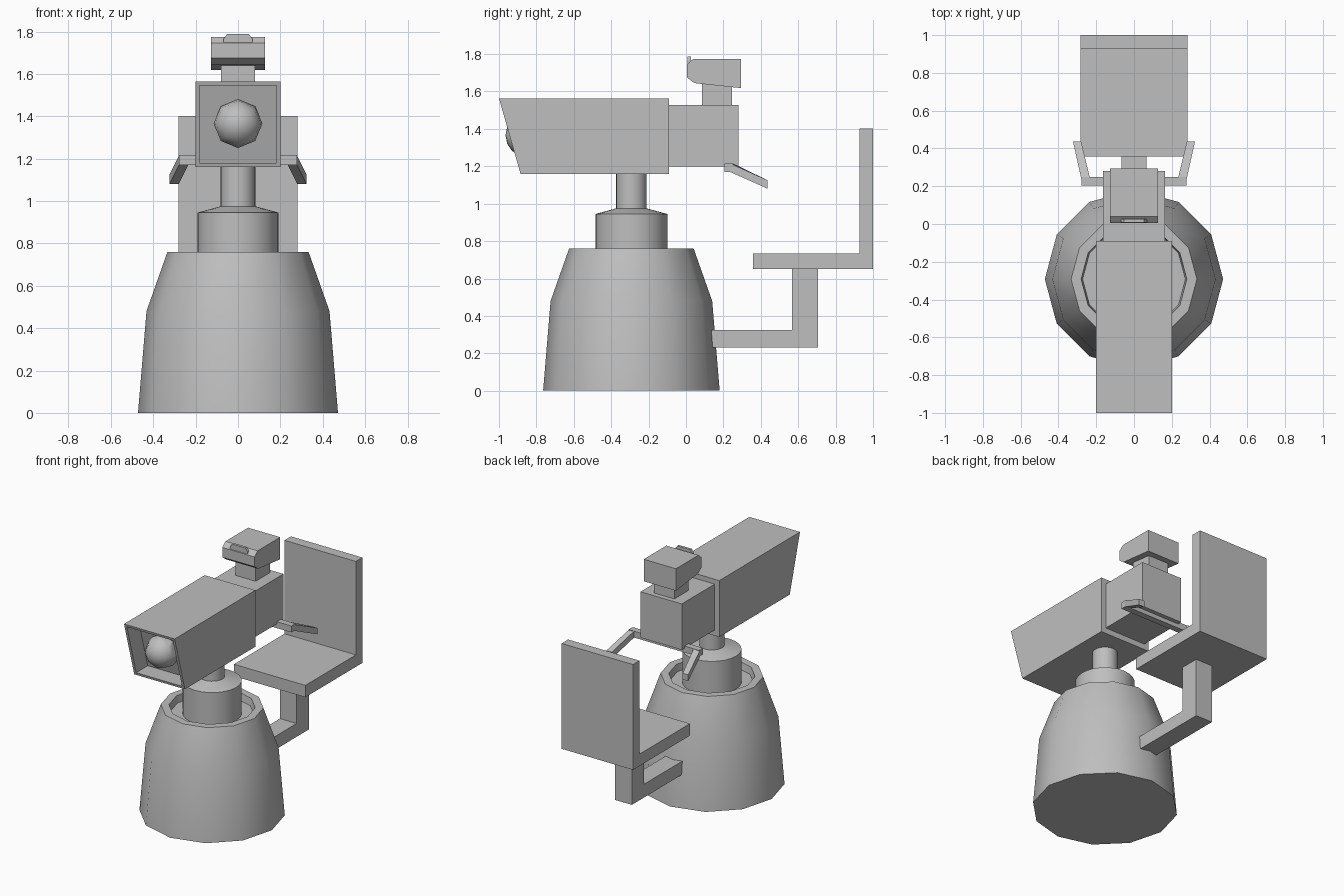
import bpy, bmesh, math
from mathutils import Matrix, Vector

cube = bpy.data.objects.get("Cube")
if cube:
    bpy.data.objects.remove(cube)

grey = bpy.data.materials.new("plain grey")
grey.use_nodes = True
grey.diffuse_color = (0.52, 0.52, 0.52, 1)
grey.node_tree.nodes["Principled BSDF"].inputs["Base Color"].default_value = (0.52, 0.52, 0.52, 1)


def finish(name, bm, smooth=False):
    bmesh.ops.recalc_face_normals(bm, faces=bm.faces)
    me = bpy.data.meshes.new(name)
    bm.to_mesh(me)
    bm.free()
    me.materials.append(grey)
    ob = bpy.data.objects.new(name, me)
    bpy.context.collection.objects.link(ob)
    if smooth:
        bpy.ops.object.select_all(action='DESELECT')
        ob.select_set(True)
        bpy.context.view_layer.objects.active = ob
        bpy.ops.object.shade_smooth_by_angle(angle=math.radians(40))
    return ob


def bridge(bm, a, b):
    """Closed solid between two matching point loops."""
    va = [bm.verts.new(p) for p in a]
    vb = [bm.verts.new(p) for p in b]
    n = len(va)
    for i in range(n):
        j = (i + 1) % n
        bm.faces.new((va[i], va[j], vb[j], vb[i]))
    return bm.faces.new(va), bm.faces.new(vb)


def side_profile(name, pts, half):
    """Extrude a (y, z) outline across x."""
    bm = bmesh.new()
    bridge(bm, [(-half, y, z) for y, z in pts], [(half, y, z) for y, z in pts])
    return finish(name, bm)


def block(name, half, y0, y1, z0, z1):
    return side_profile(name, [(y0, z0), (y1, z0), (y1, z1), (y0, z1)], half)


def lathe(name, profile, sides, cy):
    """Revolve an (r, z) profile around a vertical axis at y = cy."""
    bm = bmesh.new()
    rings = []
    for r, z in profile:
        rings.append([bm.verts.new((r * math.cos(2 * math.pi * i / sides),
                                    cy + r * math.sin(2 * math.pi * i / sides), z))
                      for i in range(sides)])
    for a, b in zip(rings, rings[1:]):
        for i in range(sides):
            j = (i + 1) % sides
            bm.faces.new((a[i], a[j], b[j], b[i]))
    bm.faces.new(rings[0])
    bm.faces.new(rings[-1])
    return finish(name, bm, True)


# Pedestal with a shallow dished top, turret and pole
CY = -0.292
lathe("pedestal", [(0.472, 0), (0.432, 0.48), (0.333, 0.76), (0.28, 0.76), (0.272, 0.71)], 12, CY)
lathe("turret", [(0.192, 0.70), (0.192, 0.945), (0.082, 0.975), (0.082, 1.18)], 24, CY)

# Housing with a slanted, recessed front opening
bm = bmesh.new()
X, YB = 0.2, -0.09
back = [(-X, YB, 1.16), (X, YB, 1.16), (X, YB, 1.563), (-X, YB, 1.563)]
front = [(-X, -0.885, 1.16), (X, -0.885, 1.16), (X, -1.0, 1.563), (-X, -1.0, 1.563)]
face = bridge(bm, back, front)[1]
bmesh.ops.recalc_face_normals(bm, faces=bm.faces)
bmesh.ops.inset_region(bm, faces=[face], thickness=0.027)
hole = bmesh.ops.extrude_face_region(bm, geom=[face])["geom"]
bmesh.ops.translate(bm, vec=(0, 0.13, 0),
                    verts=[v for v in hole if isinstance(v, bmesh.types.BMVert)])
if face.is_valid:
    bmesh.ops.delete(bm, geom=[face], context='FACES_ONLY')
finish("housing", bm)

# Lens ball inside the opening
bm = bmesh.new()
bmesh.ops.create_uvsphere(bm, u_segments=8, v_segments=8, radius=0.115,
                          matrix=Matrix.Translation((0, -0.85, 1.365)) @ Matrix.Rotation(math.pi / 2, 4, 'X'))
finish("lens", bm, True)

# Rear body and viewfinder
block("rear_body", 0.163, -0.09, 0.28, 1.2, 1.528)
block("viewfinder_neck", 0.08, 0.085, 0.245, 1.52, 1.66)
side_profile("viewfinder", [(0.005, 1.675), (0.005, 1.745), (0.04, 1.775),
                            (0.295, 1.775), (0.295, 1.618), (0.045, 1.645)], 0.127)
tab = [(-0.068, 1.745), (0.068, 1.745), (0.068, 1.765), (0.052, 1.788), (-0.052, 1.788), (-0.068, 1.765)]
bm = bmesh.new()
bridge(bm, [(x, 0.008, z) for x, z in tab], [(x, 0.026, z) for x, z in tab])
finish("viewfinder_tab", bm)

# Cross bar and the two bent control handles
block("handle_bar", 0.278, 0.205, 0.25, 1.17, 1.216)
for side, label in ((1, "left"), (-1, "right")):
    near = [(0.235, 0.25, 1.17), (0.278, 0.235, 1.17), (0.278, 0.235, 1.216), (0.235, 0.25, 1.216)]
    far = [(0.28, 0.437, 1.08), (0.323, 0.437, 1.08), (0.323, 0.437, 1.125), (0.28, 0.437, 1.125)]
    bm = bmesh.new()
    bridge(bm, [(side * x, y, z) for x, y, z in near], [(side * x, y, z) for x, y, z in far])
    finish(label + "_handle", bm)

# Seat with upright back, on an L-shaped support arm
side_profile("seat", [(0.357, 0.65), (1.0, 0.65), (1.0, 1.402), (0.927, 1.402),
                      (0.927, 0.735), (0.357, 0.735)], 0.282)
side_profile("seat_support", [(0.10, 0.23), (0.705, 0.23), (0.705, 0.65), (0.567, 0.65),
                              (0.567, 0.325), (0.10, 0.325)], 0.066)
